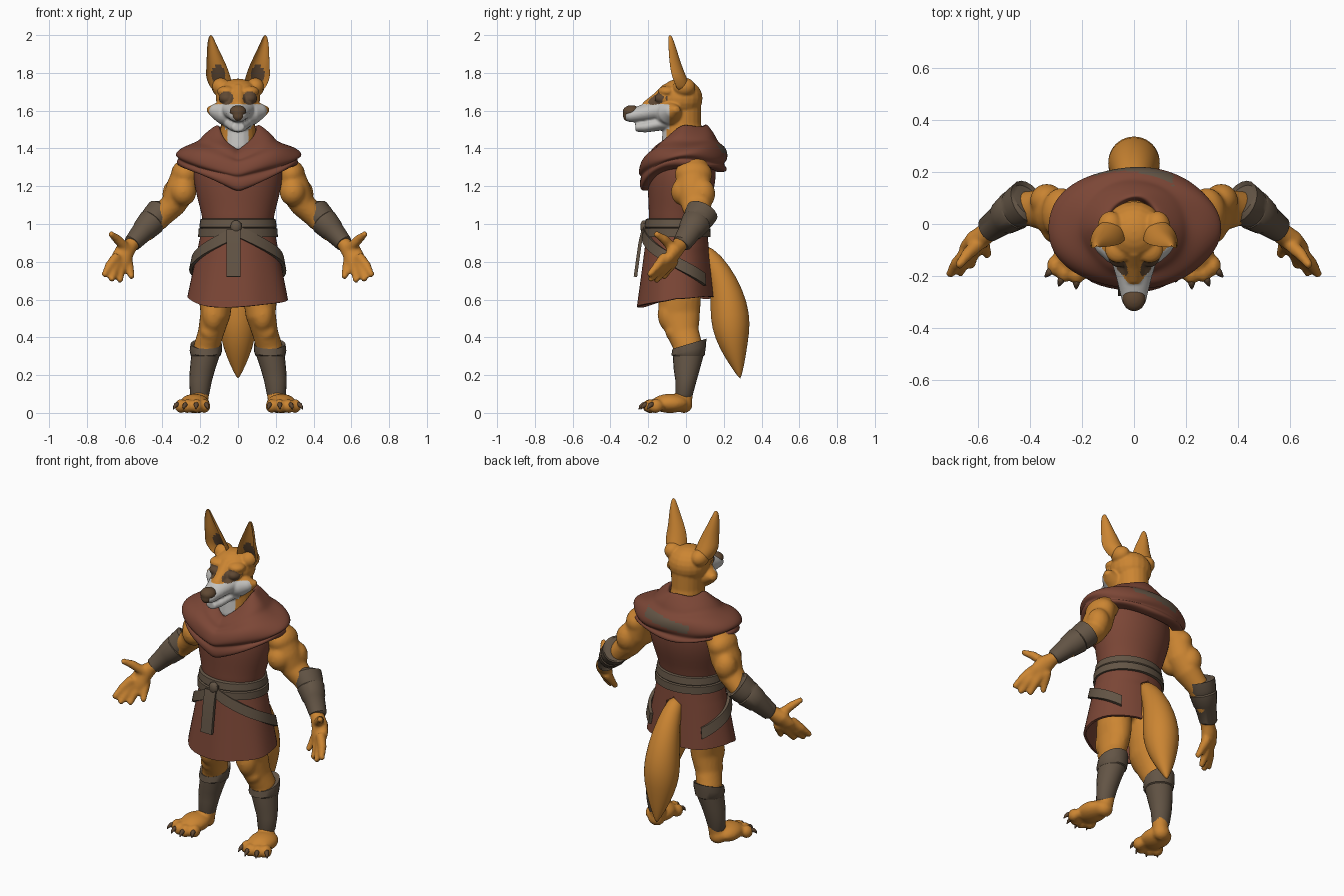
import bpy, bmesh, math
from math import sin, cos, pi, radians
from mathutils import Vector as V, Matrix


def material(name, rgb):
    m = bpy.data.materials.new(name)
    m.diffuse_color = (*rgb, 1)
    return m


FUR = material("orange fur", (0.60, 0.235, 0.032))
CLOTH = material("red brown cloth", (0.20, 0.062, 0.037))
LEATHER = material("grey brown leather", (0.125, 0.090, 0.060))
WHITE = material("pale fur", (0.56, 0.55, 0.53))
DARK = material("dark brown", (0.115, 0.065, 0.033))


def grid(bm, rows, closed=True, cap=True):
    """Skin rows of points, optionally closed around and capped."""
    vs = [[bm.verts.new(p) for p in r] for r in rows]
    n = len(rows[0])
    for a, b in zip(vs, vs[1:]):
        for i in range(n if closed else n - 1):
            k = (i + 1) % n
            bm.faces.new((a[i], a[k], b[k], b[i]))
    if cap and closed:
        bm.faces.new(vs[0])
        bm.faces.new(vs[-1])


def loft(bm, rings, ref=(0, 1, 0), t=None, n=20, s=1):
    """Elliptical rings (x, y, z, a, b) square to their path."""
    ps = [V((s * r[0], r[1], r[2])) for r in rings]
    rows = []
    for i, r in enumerate(rings):
        d = V(t) if t else (ps[min(i + 1, len(ps) - 1)] - ps[max(i - 1, 0)]).normalized()
        u = V(ref).cross(d).normalized()
        v = d.cross(u)
        rows.append([ps[i] + u * r[3] * cos(2 * pi * k / n) + v * r[4] * sin(2 * pi * k / n) for k in range(n)])
    grid(bm, rows)


def ball(bm, c, r):
    bmesh.ops.create_uvsphere(bm, u_segments=20, v_segments=12, radius=1,
                              matrix=Matrix.Translation(c) @ Matrix.Diagonal((*r, 1)))


def finish(name, bm, mats, voxel=0, sub=0, solid=0, smooth=4, angle=180):
    bmesh.ops.recalc_face_normals(bm, faces=bm.faces)
    me = bpy.data.meshes.new(name)
    bm.to_mesh(me)
    bm.free()
    ob = bpy.data.objects.new(name, me)
    bpy.context.collection.objects.link(ob)
    if solid:
        m = ob.modifiers.new("thick", 'SOLIDIFY')
        m.thickness, m.offset = solid, 0
    if sub:
        ob.modifiers.new("sub", 'SUBSURF').levels = sub
    if voxel:
        m = ob.modifiers.new("blend", 'REMESH')
        m.mode, m.voxel_size = 'VOXEL', voxel
        m = ob.modifiers.new("soft", 'SMOOTH')
        m.factor, m.iterations = 0.5, smooth
    bpy.context.view_layer.update()
    me = bpy.data.meshes.new_from_object(ob.evaluated_get(bpy.context.evaluated_depsgraph_get()))
    ob.modifiers.clear()
    ob.data = me
    me.materials.clear()
    for m in mats:
        me.materials.append(m)
    for p in me.polygons:
        p.use_smooth = True
        p.material_index = 0
    if angle < 180:
        me.set_sharp_from_angle(angle=radians(angle))
    return ob


# Body: arms, hands, legs and feet blended into one skin
TOES = [(.178, -.168), (.22, -.192), (.267, -.185), (.303, -.16)]
FINGERS = [[(.64, -.11, .83), (.68, -.15, .78), (.705, -.19, .735)],
           [(.63, -.10, .81), (.655, -.14, .76), (.667, -.185, .71)],
           [(.61, -.08, .80), (.62, -.12, .75), (.625, -.155, .705)],
           [(.585, -.06, .81), (.575, -.085, .77), (.565, -.115, .725)],
           [(.59, -.07, .87), (.64, -.115, .92), (.67, -.155, .945)]]
bm = bmesh.new()
ball(bm, (0, -.045, .82), (.15, .10, .12))
for s in (1, -1):
    loft(bm, [(.20, .03, 1.35, .06, .07), (.268, .04, 1.275, .078, .09), (.302, .04, 1.18, .083, .095),
              (.345, .055, 1.1, .068, .08), (.42, .06, 1.03, .06, .065), (.5, .02, .95, .05, .05),
              (.56, -.03, .895, .036, .042), (.6, -.06, .855, .052, .04), (.62, -.09, .81, .056, .032),
              (.63, -.11, .785, .045, .022)], s=s)
    ball(bm, (s * .28, .04, 1.265), (.075, .10, .075))
    ball(bm, (s * .29, -.01, 1.17), (.07, .07, .075))
    ball(bm, (s * .335, .09, 1.16), (.065, .065, .08))
    for f in FINGERS:
        loft(bm, [(*p, r, r) for p, r in zip(f, (.028, .025, .017))], n=10, s=s)
        ball(bm, (s * f[2][0], f[2][1], f[2][2]), (.018, .018, .018))
    loft(bm, [(.095, -.05, .85, .08, .09), (.105, -.045, .72, .085, .105), (.118, -.033, .6, .09, .113),
              (.12, -.037, .52, .08, .112), (.145, -.015, .42, .068, .085), (.165, .01, .35, .07, .08),
              (.19, 0, .2, .05, .05), (.2, -.01, .08, .045, .045), (.205, -.015, .03, .04, .04)], s=s)
    ball(bm, (s * .15, -.065, .43), (.05, .045, .05))
    ball(bm, (s * .13, -.09, .52), (.06, .06, .09))
    ball(bm, (s * .208, -.01, .045), (.05, .045, .046))
    ball(bm, (s * .23, -.085, .05), (.08, .10, .051))
    for x, y in TOES:
        ball(bm, (s * x, y, .036), (.032, .04, .037))
body = finish("body_fur", bm, [FUR], voxel=.010)
for v in body.data.vertices:
    v.co.z = max(v.co.z, 0)

# Toe claws
bm = bmesh.new()
for s in (1, -1):
    for x, y in TOES:
        d = (V((x, y, 0)) - V((.215, -.06, 0))).normalized()
        pts = [(V((x, y, .045)) + d * k + V((0, 0, -z)), r) for k, z, r in
               ((.018, 0, .015), (.037, .003, .013), (.05, .013, .008), (.058, .026, .002))]
        loft(bm, [(*p, r, r) for p, r in pts], ref=(0, 0, 1), n=8, s=s)
finish("toe_claws", bm, [DARK])

# Head with neck, cheeks, muzzle and jaw
bm = bmesh.new()
ball(bm, (0, -.03, 1.665), (.118, .118, .105))
loft(bm, [(0, -.02, 1.66, .095, .10), (0, -.02, 1.53, .09, .10), (0, -.015, 1.42, .10, .118),
          (0, 0, 1.34, .11, .12)])
loft(bm, [(0, -.05, 1.61, .115, .075), (0, -.13, 1.608, .092, .062), (0, -.20, 1.592, .07, .05),
          (0, -.26, 1.58, .055, .041), (0, -.30, 1.573, .046, .035), (0, -.32, 1.572, .032, .025)], ref=(0, 0, 1))
loft(bm, [(0, -.05, 1.545, .095, .05), (0, -.14, 1.53, .070, .036), (0, -.22, 1.514, .050, .03),
          (0, -.268, 1.512, .032, .023)], ref=(0, 0, 1))
loft(bm, [(0, -.09, 1.70, .05, .04), (0, -.15, 1.66, .036, .04), (0, -.21, 1.615, .034, .035)], ref=(1, 0, 0))
for s in (1, -1):
    loft(bm, [(.03, -.09, 1.585, .075, .08), (.085, -.08, 1.59, .062, .068), (.125, -.065, 1.60, .04, .045),
              (.16, -.045, 1.607, .014, .016)], s=s)
    ball(bm, (s * .06, -.10, 1.702), (.052, .05, .03))
    ball(bm, (s * .06, -.115, 1.665), (.042, .052, .034))
    ball(bm, (s * .09, -.01, 1.725), (.05, .06, .05))
head = finish("head", bm, [FUR, WHITE, DARK], voxel=.006, smooth=6)
for p in head.data.polygons:
    x, y, z = p.center
    x = abs(x)
    bridge = x < .03 and p.normal.z > .3 and y > -.215 and z > 1.58
    if y < -.1 and ((x - .062) / .038) ** 2 + ((z - 1.667) / .036) ** 2 < 1:
        p.material_index = 2
    elif (z > 1.5 and y < -.088 and z < 1.634 and not bridge) or (z <= 1.5 and y < -.06 and x < .056):
        p.material_index = 1

# Nose
bm = bmesh.new()
ball(bm, (0, -.288, 1.595), (.045, .048, .034))
ball(bm, (0, -.31, 1.572), (.03, .024, .028))
finish("nose", bm, [DARK], voxel=.006)

# Ears: crescent sections, dished at the front
EAR = [(1.70, .08, .055, -.04, .06), (1.74, .093, .062, -.055, .075), (1.78, .106, .067, -.073, .075),
       (1.84, .113, .053, -.083, .06), (1.92, .133, .033, -.088, .04), (1.98, .143, .016, -.088, .02),
       (2.0, .144, .006, -.086, .006)]
for s, side in ((1, "right"), (-1, "left")):
    bm = bmesh.new()
    rows = []
    for z, cx, w, cy, d in EAR:
        ring = []
        for k in range(24):
            a = 2 * pi * k / 24
            h = sin(a)
            ring.append((s * (cx + w * cos(a)), cy + (d * h if h > 0 else -.6 * d * h - .008 * (1 + h)), z))
        rows.append(ring)
    grid(bm, rows)
    ear = finish(side + "_ear", bm, [FUR, DARK], sub=2)
    for p in ear.data.polygons:
        x, y, z = p.center
        if p.normal.y < -.1 and ((abs(x) - .105) / .037) ** 2 + ((z - 1.792) / .048) ** 2 < 1:
            p.material_index = 1

# Tail
bm = bmesh.new()
loft(bm, [(0, .07, .87, .04, .04), (0, .14, .81, .055, .055), (0, .2, .69, .08, .077), (0, .227, .57, .097, .1),
          (0, .238, .46, .105, .105), (0, .252, .35, .08, .075), (0, .272, .26, .045, .04),
          (0, .287, .18, .004, .004)], n=24)
finish("tail", bm, [FUR], sub=1)

# Tunic torso
bm = bmesh.new()
loft(bm, [(0, 0, 1.43, .17, .12), (0, -.015, 1.34, .235, .175), (0, -.022, 1.25, .238, .182),
          (0, -.028, 1.17, .225, .175), (0, -.038, 1.09, .203, .160), (0, -.047, 1.02, .186, .150),
          (0, -.047, .95, .185, .150)], t=(0, 0, -1), n=32)
finish("tunic_torso", bm, [CLOTH], sub=1)

# Cowl: (rx, ry, z, front dip, back dip) rings with loose folds
COWL = [(.09, .105, 1.48, .12, 0), (.10, .115, 1.525, .135, -.005), (.125, .135, 1.515, .13, 0),
        (.19, .175, 1.465, .10, 0), (.205, .185, 1.44, .10, .005), (.285, .218, 1.418, .08, 0),
        (.33, .234, 1.385, .09, .005), (.337, .236, 1.355, .105, .02), (.308, .213, 1.342, .10, .03),
        (.325, .232, 1.334, .115, .035), (.318, .23, 1.308, .14, .03), (.25, .18, 1.30, .12, .02)]
bm = bmesh.new()
rows = []
for i, (rx, ry, z, fd, bd) in enumerate(COWL):
    ring = []
    for k in range(48):
        a = 2 * pi * k / 48
        w = 1 + .014 * sin(5 * a + i * 1.2)
        dip = fd * (1 - abs(cos(a))) ** (.65 if i < 3 else .9) if sin(a) < 0 else bd * sin(a) ** 2
        ring.append((rx * w * cos(a), -.015 + ry * w * sin(a), z - dip + .006 * sin(4 * a + i)))
    rows.append(ring)
grid(bm, rows, cap=False)
cowl = finish("cowl", bm, [CLOTH, LEATHER], sub=2)
for p in cowl.data.polygons:
    x, y, z = p.center
    if y > .14 and abs(z - 1.385 - .12 * x) < .026 and abs(x) < .15:
        p.material_index = 1


def skirt_point(a, z, off=0):
    """Point on the skirt at angle a from the front."""
    t = max(0, (.98 - z) / .4)
    w = 1 + .014 * t * sin(7 * a)
    return V(((.183 + .082 * t + off) * w * sin(a), -.047 - .006 * t - (.15 + .047 * t + off) * w * cos(a), z))


# Skirt, slit at the back for the tail
bm = bmesh.new()
rows = []
for j in range(13):
    ring = []
    for k in range(49):
        half = 180 if j < 4 else 167
        a = radians(half * (k / 24 - 1))
        bottom = .61 - .05 * max(0, cos(a)) + .006 * sin(3 * a)
        ring.append(skirt_point(a, .98 + (bottom - .98) * j / 12))
    rows.append(ring)
grid(bm, rows, closed=False)
finish("skirt", bm, [CLOTH], solid=.014, angle=50)

# Waist belt with two wraps
bm = bmesh.new()
loft(bm, [(0, -.047, z, .185 + o, .152 + o) for z, o in
          ((.93, 0), (.932, .026), (.975, .024), (.98, .016), (.985, .020), (1.025, .014), (1.03, 0))],
     t=(0, 0, -1), n=40)
finish("waist_belt", bm, [LEATHER], angle=40)

# Sloping hip sashes, hanging end and knot
bm = bmesh.new()
for s in (1, -1):
    rows = []
    for h in (.032, 0, -.032):
        rows.append([skirt_point(s * radians(a), .962 - .25 * a / 135 + h, .020) for a in range(-6, 139, 6)])
    grid(bm, rows, closed=False)
grid(bm, [[(x, y, z) for x in (-.062, -.025, .012)] for z, y in
          ((.97, -.226), (.90, -.243), (.80, -.257), (.72, -.268))], closed=False)
finish("hip_sash", bm, [LEATHER], solid=.018, angle=40)
bm = bmesh.new()
ball(bm, (-.01, -.222, .985), (.03, .02, .035))
finish("sash_knot", bm, [LEATHER])

# Forearm and shin wraps
for s, side in ((1, "right"), (-1, "left")):
    bm = bmesh.new()
    loft(bm, [(.408, .088, 1.067, .066, .075), (.41, .086, 1.065, .077, .088), (.44, .066, 1.03, .075, .083),
              (.455, .056, 1.015, .07, .076), (.458, .054, 1.01, .074, .08), (.50, .024, .965, .064, .068),
              (.505, .02, .96, .059, .062), (.56, -.02, .898, .046, .052), (.565, -.025, .892, .036, .042)], s=s)
    finish(side + "_forearm_wrap", bm, [LEATHER], angle=35)
    bm = bmesh.new()
    loft(bm, [(.168, .02, .36, .07, .08), (.168, .018, .365, .083, .09), (.17, .014, .33, .086, .092),
              (.171, .012, .305, .08, .087), (.173, .011, .30, .075, .081), (.188, .004, .23, .067, .069),
              (.198, 0, .17, .06, .056), (.203, -.01, .10, .051, .047), (.203, -.01, .085, .044, .042)],
         t=(0, 0, -1), s=s)
    for v in bm.verts:  # the top edge rises behind the knee
        if v.co.z > .32:
            v.co.z += .3 * (v.co.y - .015)
    finish(side + "_shin_wrap", bm, [LEATHER], angle=35)
